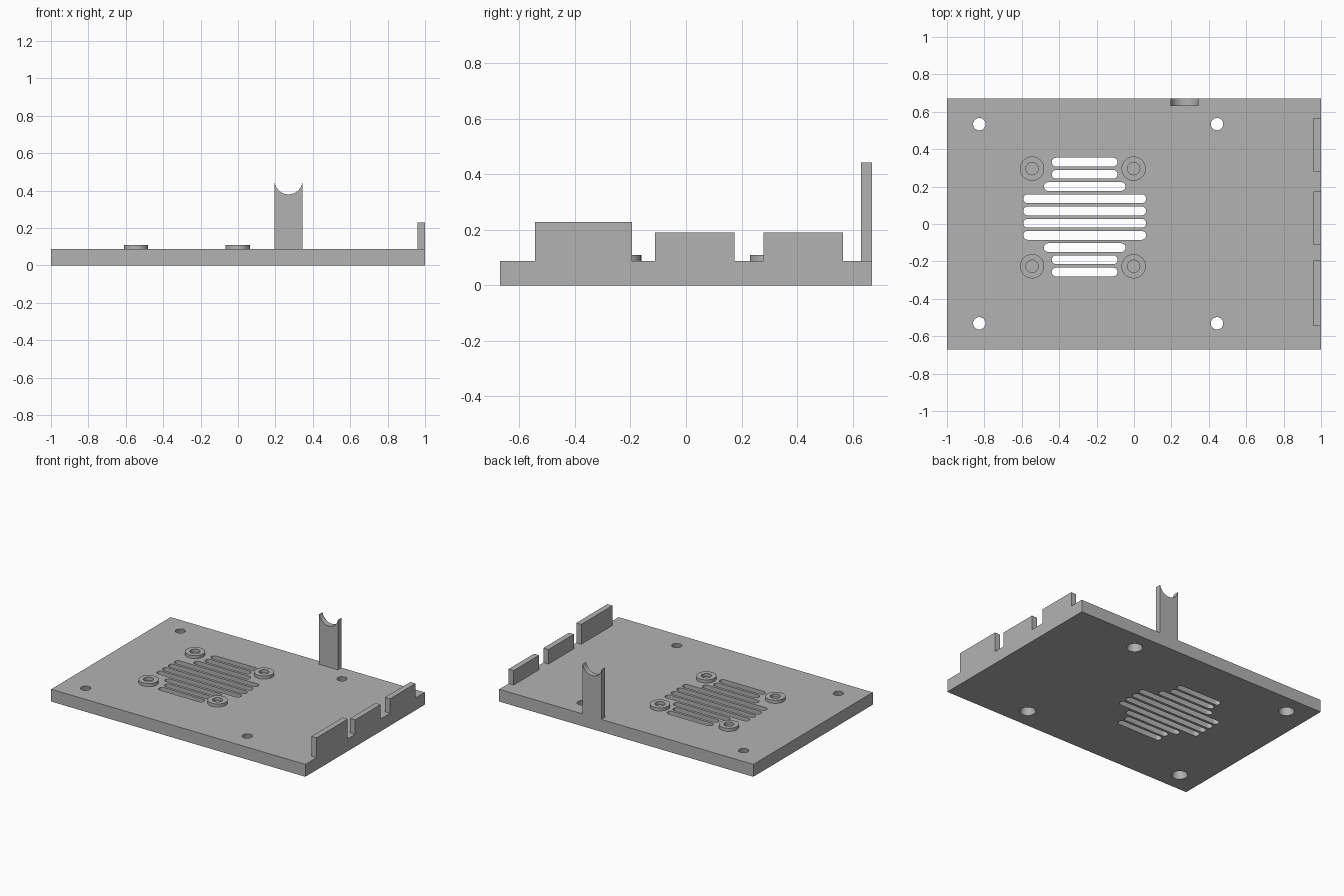
import bpy, bmesh, math
from mathutils import Matrix, Vector

if "Cube" in bpy.data.objects:
    bpy.data.objects.remove(bpy.data.objects["Cube"])

T = 0.088          # plate thickness
HALF_Y = 0.671     # half plate depth

grey = bpy.data.materials.new("light grey plastic")
grey.diffuse_color = (0.45, 0.45, 0.45, 1)
grey.use_nodes = True
grey.node_tree.nodes["Principled BSDF"].inputs["Base Color"].default_value = grey.diffuse_color


def finish(bm, name):
    bmesh.ops.recalc_face_normals(bm, faces=bm.faces[:])
    me = bpy.data.meshes.new(name)
    bm.to_mesh(me)
    bm.free()
    me.materials.append(grey)
    ob = bpy.data.objects.new(name, me)
    bpy.context.collection.objects.link(ob)
    return ob


def smooth(ob):
    bpy.ops.object.select_all(action='DESELECT')
    ob.select_set(True)
    bpy.context.view_layer.objects.active = ob
    bpy.ops.object.shade_smooth_by_angle(angle=math.radians(30))


def prism(bm, points, offset):
    """Extrude a closed outline of 3D points by an offset vector."""
    face = bm.faces.new([bm.verts.new(p) for p in points])
    ext = bmesh.ops.extrude_face_region(bm, geom=[face])
    verts = [v for v in ext["geom"] if isinstance(v, bmesh.types.BMVert)]
    bmesh.ops.translate(bm, verts=verts, vec=Vector(offset))


def box(name, x0, x1, y0, y1, z0, z1):
    bm = bmesh.new()
    prism(bm, [(x0, y0, z0), (x1, y0, z0), (x1, y1, z0), (x0, y1, z0)], (0, 0, z1 - z0))
    return finish(bm, name)


def arc(cx, cy, r, a0, a1, n):
    return [(cx + r * math.cos(a0 + (a1 - a0) * i / n),
             cy + r * math.sin(a0 + (a1 - a0) * i / n)) for i in range(n + 1)]


# Base plate with vent slots and tapered screw holes
plate = box("base_plate", -1, 1, -HALF_Y, HALF_Y, 0, T)
cut = bmesh.new()
short, middle, wide = (-0.44, -0.088), (-0.482, -0.045), (-0.592, 0.065)
rows = [short, short, middle, wide, wide, wide, wide, middle, short, short]
R = 0.0235
for i, (x0, x1) in enumerate(rows):
    y = 0.331 - 0.0653 * i
    outline = (arc(x1 - R, y, R, -math.pi / 2, math.pi / 2, 10)
               + arc(x0 + R, y, R, math.pi / 2, 3 * math.pi / 2, 10))
    prism(cut, [(px, py, -0.05) for px, py in outline], (0, 0, 0.2))
for x in (-0.827, 0.444):
    for y in (-0.531, 0.534):
        bmesh.ops.create_cone(cut, cap_ends=True, segments=32,
                              radius1=0.054, radius2=0.031, depth=T + 0.02,
                              matrix=Matrix.Translation((x, y, T / 2)))
cutter = finish(cut, "plate_cutter")
cutter.hide_render = True
mod = plate.modifiers.new("openings", 'BOOLEAN')
mod.operation = 'DIFFERENCE'
mod.solver = 'EXACT'
mod.object = cutter
bpy.context.view_layer.objects.active = plate
bpy.ops.object.modifier_apply(modifier=mod.name)
bpy.data.objects.remove(cutter)
smooth(plate)

# Ring-shaped fan bosses
for x in (-0.545, -0.002):
    for y in (-0.226, 0.296):
        bm = bmesh.new()
        n = 32
        profile = [(0.065, T), (0.065, 0.11), (0.033, 0.11), (0.033, T)]
        rings = [[bm.verts.new((x + r * math.cos(2 * math.pi * i / n),
                                y + r * math.sin(2 * math.pi * i / n), z))
                  for i in range(n)] for r, z in profile]
        for k in range(4):
            a, b = rings[k], rings[(k + 1) % 4]
            for i in range(n):
                j = (i + 1) % n
                bm.faces.new((a[i], a[j], b[j], b[i]))
        smooth(finish(bm, "fan_boss"))

# Cradle post with a concave top
cx, hw, top, low = 0.27, 0.074, 0.443, 0.38
depth = top - low
r = (hw * hw + depth * depth) / (2 * depth)
cz = low + r
half = math.asin(min(1, hw / r))
scoop = arc(cx, cz, r, -math.pi / 2 + half, -math.pi / 2 - half, 24)
outline = [(cx - hw, T), (cx + hw, T)] + scoop
bm = bmesh.new()
prism(bm, [(px, HALF_Y - 0.04, pz) for px, pz in outline], (0, 0.04, 0))
smooth(finish(bm, "cradle_post"))

# Upright tabs along the right edge
for y0, y1, z in ((-0.545, -0.195, 0.229), (-0.112, 0.174, 0.191), (0.28, 0.566, 0.191)):
    box("edge_tab", 0.96, 1, y0, y1, T, z)
